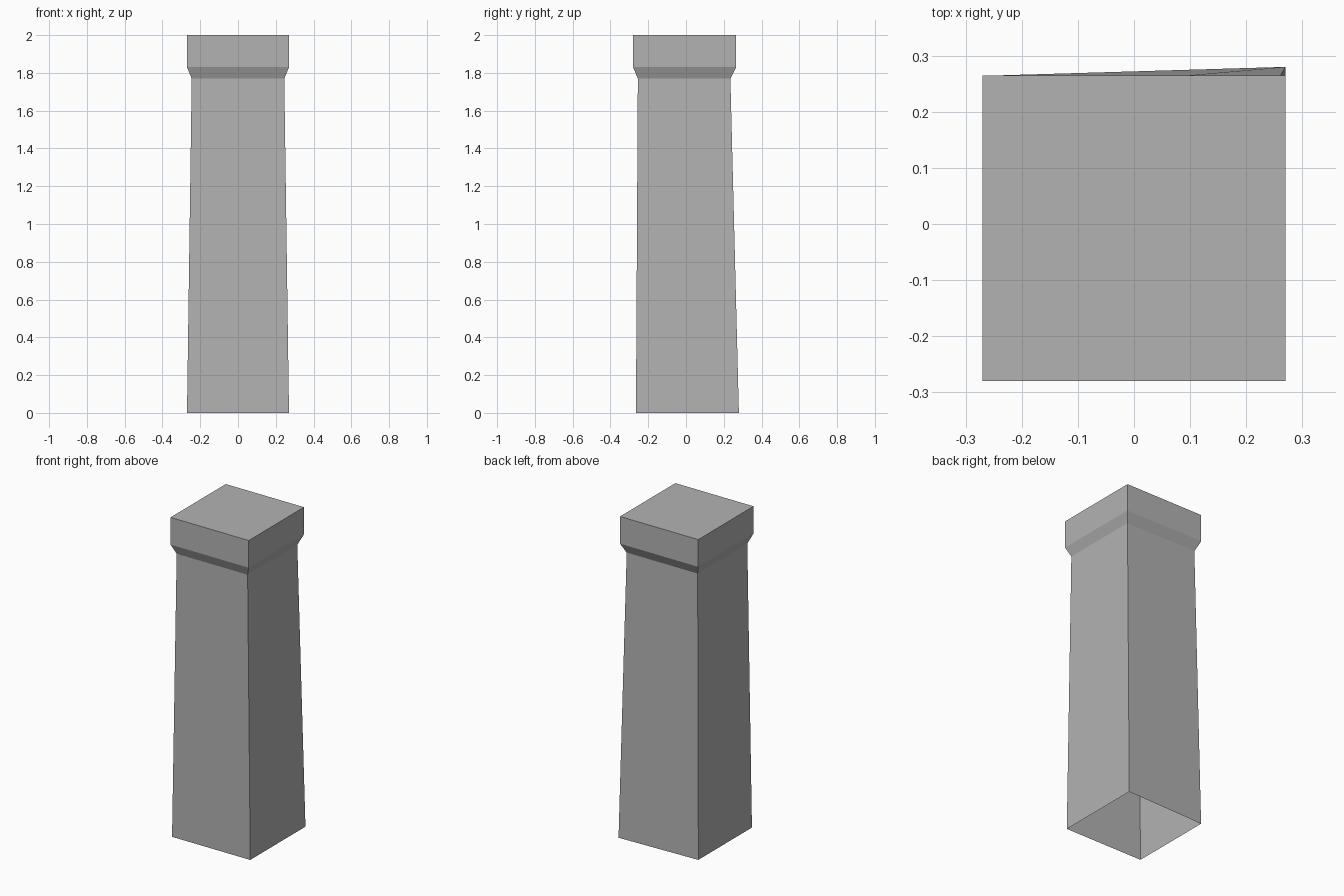
import bpy
import bmesh

cube = bpy.data.objects.get("Cube")
if cube:
    bpy.data.objects.remove(cube, do_unlink=True)

# Single stone colour
stone = bpy.data.materials.new("grey stone")
stone.use_nodes = True
colour = (0.45, 0.45, 0.45, 1)
stone.diffuse_color = colour
stone.node_tree.nodes["Principled BSDF"].inputs["Base Color"].default_value = colour

# Square cross-sections from bottom to top: half width, front y, back y, height
sections = [
    (0.27, -0.265, 0.28, 0.0),      # foot of the shaft
    (0.245, -0.255, 0.235, 1.77),   # neck
    (0.27, -0.28, 0.265, 1.83),     # lower edge of the cap
    (0.27, -0.28, 0.265, 2.0),      # top of the cap
]

bm = bmesh.new()
rings = []
for half, front, back, z in sections:
    corners = [(-half, front), (half, front), (half, back), (-half, back)]
    rings.append([bm.verts.new((x, y, z)) for x, y in corners])

# The rear foot edge is slightly skewed
rings[0][3].co.y = 0.264

# Walls between neighbouring sections; the underside stays open
for lower, upper in zip(rings, rings[1:]):
    for i in range(4):
        j = (i + 1) % 4
        bm.faces.new((lower[i], lower[j], upper[j], upper[i]))
bm.faces.new(rings[-1])

mesh = bpy.data.meshes.new("pillar")
bm.to_mesh(mesh)
bm.free()
mesh.materials.append(stone)
pillar = bpy.data.objects.new("pillar", mesh)
bpy.context.collection.objects.link(pillar)
